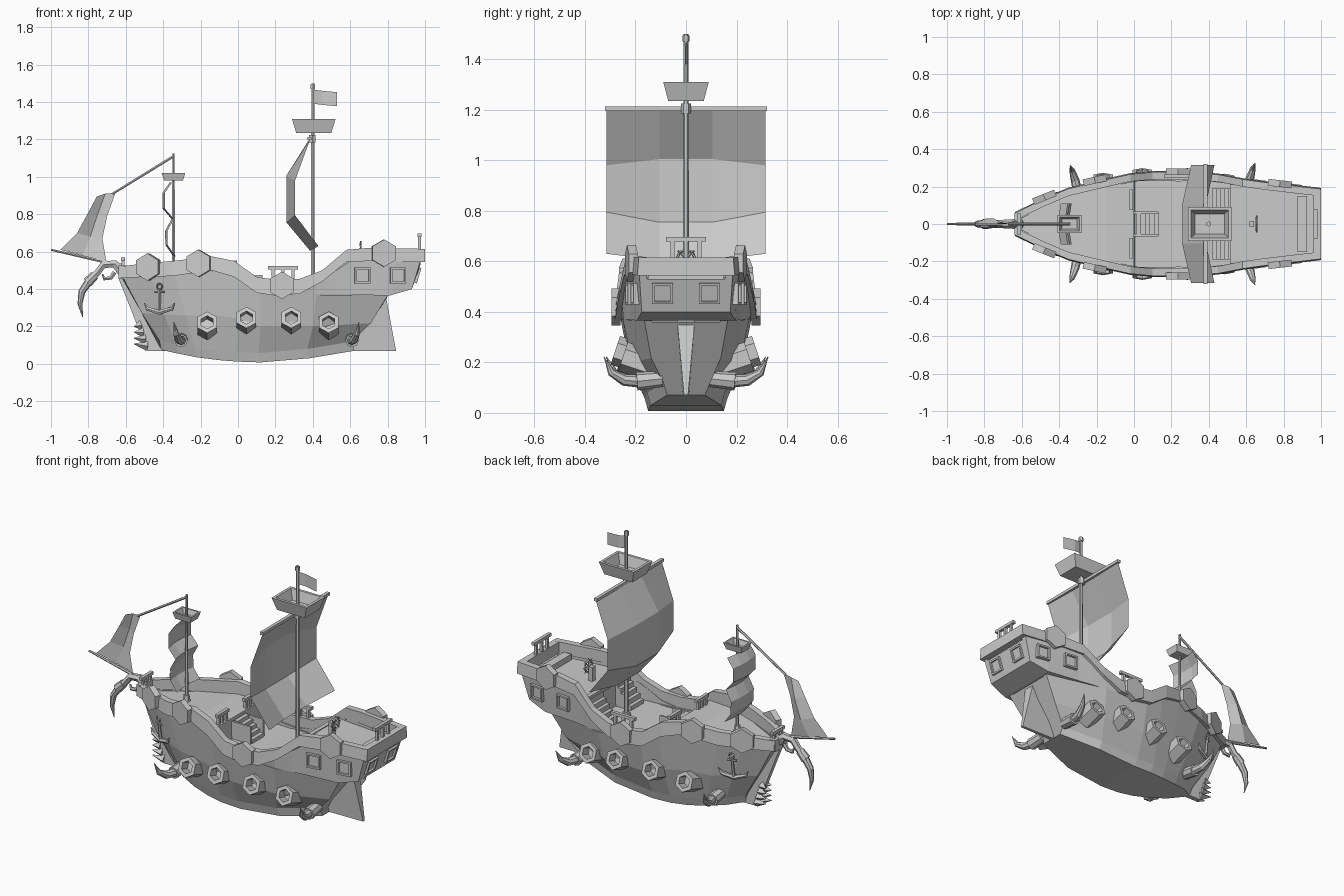
import bpy, bmesh
from math import sin, cos, pi
from mathutils import Vector

def mesh(name, verts, faces):
    me = bpy.data.meshes.new(name)
    me.from_pydata([tuple(v) for v in verts], [], faces)
    bm = bmesh.new(); bm.from_mesh(me)
    bmesh.ops.recalc_face_normals(bm, faces=bm.faces)
    bm.to_mesh(me); bm.free()
    ob = bpy.data.objects.new(name, me)
    bpy.context.collection.objects.link(ob)
    return ob

def loft(name, rings):
    n = len(rings[0])
    v = [p for r in rings for p in r]
    f = [(i*n+j, i*n+(j+1) % n, (i+1)*n+(j+1) % n, (i+1)*n+j)
         for i in range(len(rings)-1) for j in range(n)]
    f += [tuple(range(n)), tuple(range(len(v)-n, len(v)))]
    return mesh(name, v, f)

def tube(name, pts, radii, sides=6, phase=0.0, straight=False):
    pts = [Vector(p) for p in pts]
    rings = []
    for i, (p, r) in enumerate(zip(pts, radii)):
        d = pts[1]-pts[0] if straight else pts[min(i+1, len(pts)-1)]-pts[max(i-1, 0)]
        d.normalize()
        ref = Vector((0, 0, 1)) if abs(d.z) < 0.8 and straight else Vector((0, 1, 0))
        if not straight and abs(d.y) > 0.5:
            ref = Vector((1, 0, 0))
        u = (ref - d*ref.dot(d)).normalized()
        w = d.cross(u)
        rings.append([p + r*(u*cos(a) + w*sin(a)) for a in
                      (phase + 2*pi*k/sides for k in range(sides))])
    return loft(name, rings)

def box(name, c, s):
    x, y, z = (k/2 for k in s)
    return loft(name, [[(c[0]+a*x, c[1]+b*y, c[2]+h*z) for a, b in
                        ((-1, -1), (1, -1), (1, 1), (-1, 1))] for h in (-1, 1)])

def plate(name, xz, t):
    return loft(name, [[(x, y, z) for x, z in xz] for y in (-t/2, t/2)])

def grid(name, rows):
    n = len(rows[0])
    return mesh(name, [p for r in rows for p in r],
                [(i*n+j, i*n+j+1, (i+1)*n+j+1, (i+1)*n+j)
                 for i in range(len(rows)-1) for j in range(n-1)])

def sym(half):
    return half + [(x, -y, z) for x, y, z in reversed(half)]

def nest(name, x, z0, z1, a, b, t):
    R = lambda hx, hy, z: [(x-hx, -hy, z), (x+hx, -hy, z), (x+hx, hy, z), (x-hx, hy, z)]
    loft(name, [R(a*.8, b*.78, z0), R(a, b, z1), R(a-t, b-t, z1), R(a*.8-t, b*.78-t, z0+t)])

def railing(name, p, q, h):
    p, q = Vector(p), Vector(q)
    up, along = Vector((0, 0, h)), (q-p)*.12
    for k in (0, .5, 1):
        m = p+along + (q-p-2*along)*k
        box(name+"_post", m+up/2, (.016, .016, h))
    d = q-p
    box(name+"_bar", (p+q)/2+up, (abs(d.x)+.02, abs(d.y)+.02, .018))

# hull: bottom x, z, half width; top x, z, half width; deck z
rings = []
for xb, zb, wb, xt, zt, wt, dz in [
        (-.41, .075, .012, -.62, .47, .05, .46), (-.32, .055, .07, -.47, .475, .125, .47),
        (-.22, .035, .105, -.34, .48, .18, .48), (-.1, .02, .135, -.15, .50, .228, .50),
        (.0, .012, .148, .0, .475, .258, .49), (.005, .012, .148, .005, .47, .258, .37),
        (.12, .008, .15, .12, .39, .263, .37), (.38, .03, .14, .42, .37, .25, .365),
        (.62, .07, .075, .80, .365, .165, .36)]:
    rings.append(sym([(xt, wt-.03, dz), (xt, wt-.03, zt), (xt, wt, zt),
                      ((xb+xt)/2, (wb+wt)/2+.018, (zb+zt)/2),
                      (xb-.01, wb+.014, zb+.05), (xb, wb, zb)]))
loft("hull", rings)

# stern cabin with sunken deck
rings = []
for xb, zb, xt, zt, w, dz in [
        (.2, .37, .2, .38, .262, .372), (.33, .37, .33, .40, .262, .375),
        (.42, .37, .42, .45, .256, .375), (.52, .37, .52, .50, .243, .375),
        (.525, .37, .525, .50, .242, .53), (.6, .37, .6, .55, .23, .53),
        (.81, .365, .84, .55, .205, .53), (.93, .40, .975, .55, .185, .53)]:
    rings.append(sym([(xt, w-.03, dz), (xt, w-.03, zt), (xt, w, zt), (xb, w-.01, zb)]))
loft("stern_cabin", rings)

# bulwark bands following the sheer line
RAIL = [(-.635, .46, .52, .065), (-.48, .465, .54, .14), (-.35, .47, .55, .195), (-.14, .50, .575, .245),
        (-.02, .465, .55, .272), (.1, .38, .465, .283), (.2, .365, .45, .284), (.33, .375, .455, .28),
        (.45, .44, .50, .27), (.58, .545, .61, .245), (.7, .55, .62, .228), (1.0, .545, .615, .193)]
for s in (1, -1):
    loft("bulwark", [[(x, s*y, a), (x, s*(y-.006), b), (x, s*(y-.045), b), (x, s*(y-.045), a)]
                     for x, a, b, y in RAIL])
box("bow_bulwark", (-.62, 0, .49), (.04, .12, .07))
box("stern_bulwark", (.98, 0, .58), (.04, .37, .07))
box("stern_bench", (.90, 0, .545), (.05, .30, .04))

# stem, ram teeth, stern post
plate("stem", [(-.64, .46), (-.485, .07), (-.39, .07), (-.58, .46)], .03)
for i in range(4):
    z = .095+.037*i
    for s in (1, -1):
        tube("ram_tooth", [(-.485-.012*i, s*.015, z), (-.555, s*.028, z+.012-.006*i)], [.026, .002], 4)
loft("stern_post", [[(.60, -.012, .07), (.845, -.008, .07), (.845, .008, .07), (.60, .012, .07)],
                    [(.75, -.035, .365), (.79, -.035, .365), (.79, .035, .365), (.75, .035, .365)]])

# side fittings on both sides
for s in (1, -1):
    for x, z, y in [(-.165, .215, .2), (.045, .24, .225), (.285, .24, .225), (.485, .215, .195)]:
        a, b = Vector((x, s*(y-.06), z-.03)), Vector((x, s*(y+.055), z+.008))
        tube("gun_port", [a, b, b, a.lerp(b, .5)], [.06, .06, .037, .037], 6, 0, True)
    for x, z, y, yaw in [(-.48, .518, .145, -.4), (-.21, .538, .236, -.22),
                         (.235, .42, .28, 0), (.78, .592, .218, .12)]:
        d = Vector((yaw, s, 0)).normalized()
        c = Vector((x, s*y, z))
        tube("hex_shield", [c-d*.02, c+d*.016], [.073, .073], 6, 0, True)
    for x, y in [(.665, .218), (.855, .196)]:
        c, d = Vector((x, s*y, .472)), Vector((.13, s, .0)).normalized()
        tube("cabin_window", [c-d*.02, c+d*.018, c+d*.018, c+d*.004],
             [.06, .06, .046, .046], 4, pi/4, True)
    c, d = Vector((.955, s*.093, .475)), Vector((1, 0, -.3)).normalized()
    tube("stern_window", [c-d*.02, c+d*.014, c+d*.014, c+d*.002],
         [.06, .06, .046, .046], 4, pi/4, True)
    # curved tusks in sleeves
    for x, y, k in [(-.30, .115, -1), (.605, .125, 1)]:
        tube("tusk_sleeve", [(x, s*(y-.03), .135), (x+.005*k, s*(y+.07), .125)], [.032, .036], 8)
        tube("tusk", [(x, s*(y+.05), .125), (x+.015*k, s*(y+.12), .13),
                      (x+.03*k, s*(y+.17), .16), (x+.042*k, s*(y+.2), .222)],
             [.026, .023, .016, .002], 8)
    # anchors
    ay = lambda z: s*(.137+.16*(z-.26))
    P = lambda x, z: (x, ay(z)+s*(x+.42)*.35, z)
    tube("anchor_shank", [P(-.42, .28), P(-.42, .40)], [.01, .008])
    tube("anchor_ring", [P(-.42+.014*sin(a), .413+.016*cos(a)) for a in
                         (k*pi/4 for k in range(9))], [.005]*9, 4)
    tube("anchor_stock", [P(-.445, .385), P(-.395, .385)], [.006, .006])
    tube("anchor_arms", [P(-.50, .325), P(-.485, .295), P(-.42, .275), P(-.355, .295), P(-.34, .325)],
         [.003, .012, .014, .012, .003])
    # stairs to the stern deck, foredeck rails
    for i in range(5):
        h = .03*(i+1)
        box("stern_step", (.43+.022*i, s*.13, .37+h/2), (.024, .12, h))
    railing("foredeck_rail", (-.015, s*.085, .49), (-.015, s*.175, .49), .055)
    box("stair_side", (.065, s*.06, .42), (.13, .012, .11))

# middle steps and deck rails
for i in range(5):
    h = .022*(5-i)
    box("fore_step", (.025+.024*i, 0, .37+h/2), (.025, .11, h))
railing("side_rail", (.17, .255, .43), (.31, .255, .43), .085)
railing("stern_rail", (.97, -.07, .61), (.97, .07, .61), .078)
railing("bow_rail", (-.615, -.045, .52), (-.615, .045, .52), .04)
box("cabin_bulkhead_beam", (.525, 0, .525), (.025, .44, .02))

# helm
box("helm_stand", (.63, 0, .57), (.025, .03, .09))
tube("helm_wheel", [(.655, .036*cos(a), .61+.036*sin(a)) for a in
                    (k*pi/4 for k in range(9))], [.006]*9, 4)
for k in range(4):
    a = k*pi/4
    v = Vector((0, cos(a), sin(a)))*.046
    tube("helm_spoke", [Vector((.655, 0, .61))-v, Vector((.655, 0, .61))+v], [.004]*2, 4)

# main mast, yard, sail, lookout, flag
tube("main_mast", [(.4, 0, .36), (.4, 0, 1.5)], [.013, .009], 6)
tube("mast_cap", [(.4, 0, 1.47), (.4, 0, 1.495)], [.014, .014])
tube("mast_collar", [(.397, 0, 1.185), (.397, 0, 1.225)], [.02, .02])
tube("mast_foot", [(.4, 0, .37), (.4, 0, .40)], [.028, .022])
box("main_yard", (.382, 0, 1.205), (.02, .64, .018))
ys = (-.315, -.105, .105, .315)
grid("main_sail", [[(xe if abs(y) > .2 else xc, y, ze if abs(y) > .2 else zc) for y in ys]
     for xe, ze, xc, zc in [(.385, 1.2, .38, 1.2), (.305, .98, .258, 1.005),
                            (.305, .795, .26, .755), (.43, .63, .385, .605)]])
nest("main_lookout", .405, 1.235, 1.31, .117, .09, .016)
grid("flag", [[(x, y, z+.075*k) for x, y, z in ((.41, 0, 1.39), (.45, .006, 1.385), (.53, -.004, 1.378))]
              for k in (0, 1)])

# fore mast with two small sails
tube("fore_mast", [(-.345, 0, .47), (-.345, 0, 1.125)], [.01, .007])
tube("fore_mast_foot", [(-.345, 0, .48), (-.345, 0, .52)], [.022, .016])
nest("fore_lookout", -.345, .98, 1.02, .063, .047, .01)
grid("fore_sail", [[(x+(.012 if abs(y) > .05 else 0), y, z) for y in (-.11, -.04, .04, .11)]
     for x, z in [(-.365, .97), (-.403, .915), (-.403, .83), (-.355, .775),
                  (-.39, .71), (-.388, .635), (-.345, .575)]])

# jib with its spars
tube("bowsprit", [(-.62, 0, .525), (-1.0, 0, .61)], [.011, .006])
tube("jib_spar", [(-.345, 0, 1.11), (-.67, 0, .91)], [.008, .007])
grid("jib_sail", [[(-.755, 0, .895), (-.71, .008, .91), (-.655, 0, .915)],
                  [(-.80, 0, .81), (-.75, .03, .80), (-.70, 0, .79)],
                  [(-.86, 0, .70), (-.79, .03, .68), (-.725, 0, .67)],
                  [(-.95, 0, .61), (-.83, .008, .58), (-.705, 0, .55)]])

# curled figurehead holding a fang
tube("figurehead", [(-.61, 0, .48), (-.66, 0, .535), (-.72, 0, .53), (-.75, 0, .49), (-.785, 0, .455)],
     [.03, .024, .022, .02, .022])
tube("figurehead_curl", [(-.66, 0, .49), (-.68, 0, .46), (-.715, 0, .455), (-.725, 0, .48)],
     [.014, .012, .011, .005])
tube("fang_sleeve", [(-.765, 0, .475), (-.805, 0, .435)], [.024, .028], 8)
tube("fang", [(-.795, 0, .445), (-.835, 0, .385), (-.845, 0, .32), (-.83, 0, .25)],
     [.022, .019, .013, .002], 8)
